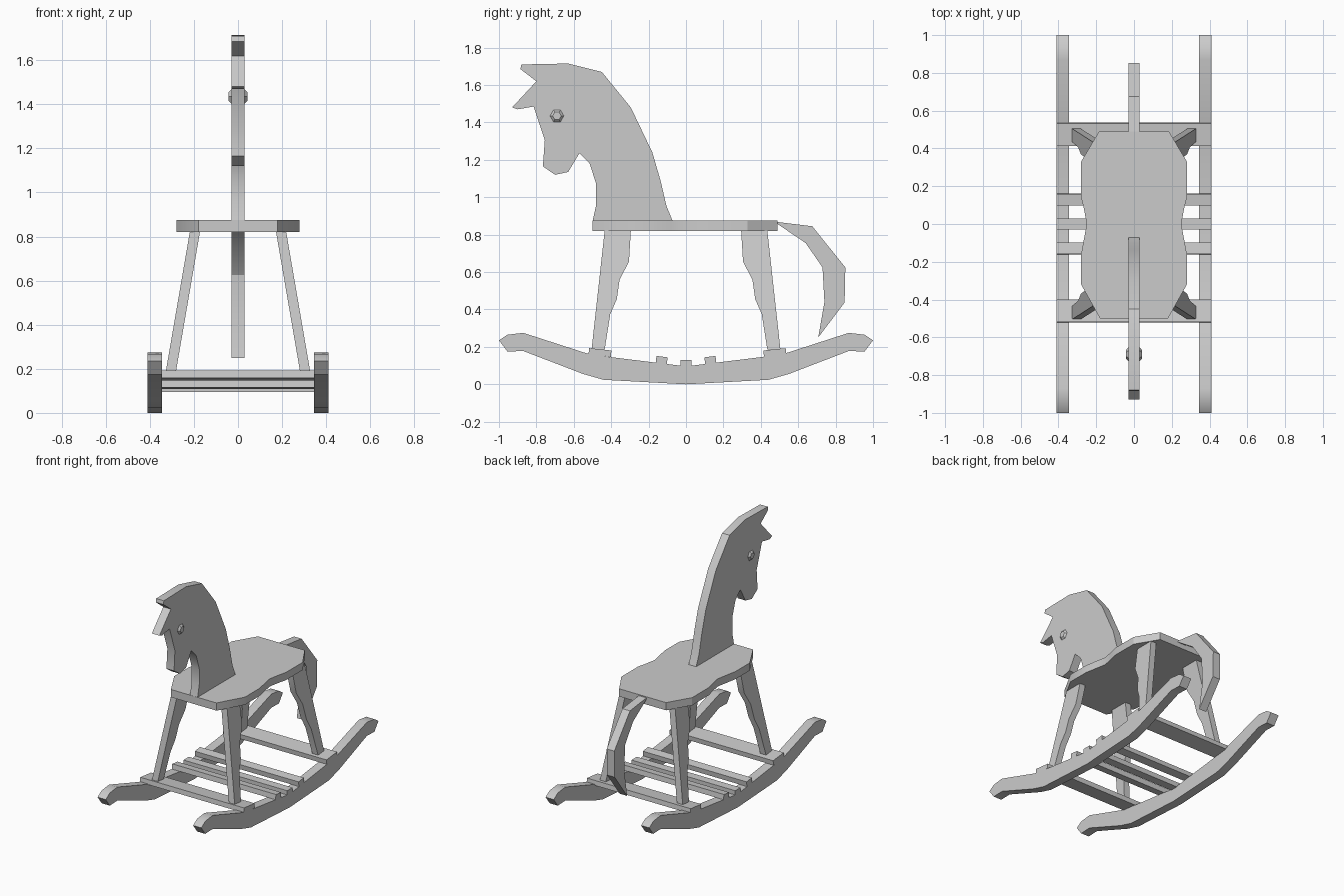
import bpy
import bmesh
from math import radians
from mathutils import Matrix, Vector

cube = bpy.data.objects.get("Cube")
if cube:
    bpy.data.objects.remove(cube, do_unlink=True)

# One plain wood-grey colour
grey = bpy.data.materials.new("plain_grey")
grey.use_nodes = True
COLOUR = (0.6, 0.6, 0.6, 1)
grey.diffuse_color = COLOUR
shader = next(n for n in grey.node_tree.nodes if n.type == 'BSDF_PRINCIPLED')
shader.inputs["Base Color"].default_value = COLOUR


def finish(name, bm):
    bmesh.ops.recalc_face_normals(bm, faces=bm.faces)
    mesh = bpy.data.meshes.new(name)
    bm.to_mesh(mesh)
    bm.free()
    mesh.materials.append(grey)
    obj = bpy.data.objects.new(name, mesh)
    bpy.context.collection.objects.link(obj)
    bpy.ops.object.select_all(action='DESELECT')
    obj.select_set(True)
    bpy.context.view_layer.objects.active = obj
    bpy.ops.object.shade_smooth_by_angle(angle=radians(30))
    return obj


def extrude(points, depth):
    """Fill an outline of 3D points and give it thickness."""
    bm = bmesh.new()
    face = bm.faces.new([bm.verts.new(p) for p in points])
    new = bmesh.ops.extrude_face_region(bm, geom=[face])["geom"]
    verts = [g for g in new if isinstance(g, bmesh.types.BMVert)]
    bmesh.ops.translate(bm, verts=verts, vec=depth)
    return bm


def plank(name, outline, x0, x1):
    """Side-profile board between two x positions."""
    return finish(name, extrude([(x0, y, z) for y, z in outline], Vector((x1 - x0, 0, 0))))


def crossbar(name, y, z, width, height, tilt):
    bm = bmesh.new()
    bmesh.ops.create_cube(bm, size=1)
    bm.transform(Matrix.Translation((0, y, z)) @ Matrix.Rotation(radians(tilt), 4, 'X')
                 @ Matrix.Diagonal((0.82, width, height, 1)))
    finish(name, bm)


# Rockers
top = [(-1, .235), (-.955, .265), (-.87, .275), (-.53, .165), (-.4, .145), (0, .096)]
bottom = [(0, 0), (-.44, .024), (-.55, .055), (-.87, .178), (-.955, .175)]
rocker = (top + [(-y, z) for y, z in top[-2::-1]]
          + [(-y, z) for y, z in bottom[:0:-1]] + bottom)
plank("left_rocker", rocker, .345, .41)
plank("right_rocker", rocker, -.41, -.345)

# Foot boards and slats across the rockers
crossbar("front_foot_board", -.46, .17, .12, .034, -6)
crossbar("back_foot_board", .475, .17, .12, .034, 6)
crossbar("front_slat", -.13, .13, .06, .036, -7)
crossbar("middle_slat", 0, .112, .06, .036, 0)
crossbar("back_slat", .13, .13, .06, .036, 7)

# Splayed legs, leaning inward toward the seat
leg = [(.435, .82), (.295, .82), (.305, .655), (.355, .56), (.37, .455),
       (.405, .375), (.435, .185), (.505, .185)]
for side, sx in (("left", 1), ("right", -1)):
    for end, sy in (("front", -1), ("back", 1)):
        outline = [(sx * (.282 - .172 * (z - .185)), sy * y, z) for y, z in leg]
        finish(f"{end}_{side}_leg", extrude(outline, Vector((sx * .046, 0, 0))))

# Seat with a pinched waist
half = [(.18, -.5), (.28, -.32), (.28, -.16), (.265, -.08), (.25, 0),
        (.265, .08), (.28, .14), (.28, .33), (.185, .49)]
seat = half + [(-x, y) for x, y in reversed(half)]
finish("seat", extrude([(x, y, .82) for x, y in seat], Vector((0, 0, .055))))

# Head and neck board
head = [(-.5, .87), (-.48, .96), (-.48, 1.07), (-.515, 1.18), (-.57, 1.235),
        (-.63, 1.135), (-.7, 1.12), (-.765, 1.165), (-.755, 1.305), (-.815, 1.485),
        (-.9, 1.47), (-.93, 1.48), (-.8, 1.62), (-.885, 1.685), (-.88, 1.71),
        (-.63, 1.715), (-.45, 1.67), (-.295, 1.48), (-.18, 1.24), (-.135, 1.085),
        (-.105, .955), (-.07, .87)]
plank("head", head, -.03, .03)

# Tail board
tail = [(.485, .868), (.675, .845), (.852, .625), (.848, .437), (.707, .25),
        (.74, .44), (.73, .625), (.64, .755), (.485, .86)]
plank("tail", tail, -.03, .03)

# Hexagonal eye peg through the head
bm = bmesh.new()
bmesh.ops.create_cone(bm, cap_ends=True, segments=6, radius1=.037, radius2=.037, depth=.084)
rims = [e for e in bm.edges if abs(e.verts[0].co.z - e.verts[1].co.z) < .001]
bmesh.ops.bevel(bm, geom=rims, offset=.012, segments=1, affect='EDGES')
bm.transform(Matrix.Translation((0, -.69, 1.435)) @ Matrix.Rotation(radians(90), 4, 'Y'))
finish("eye_peg", bm)
